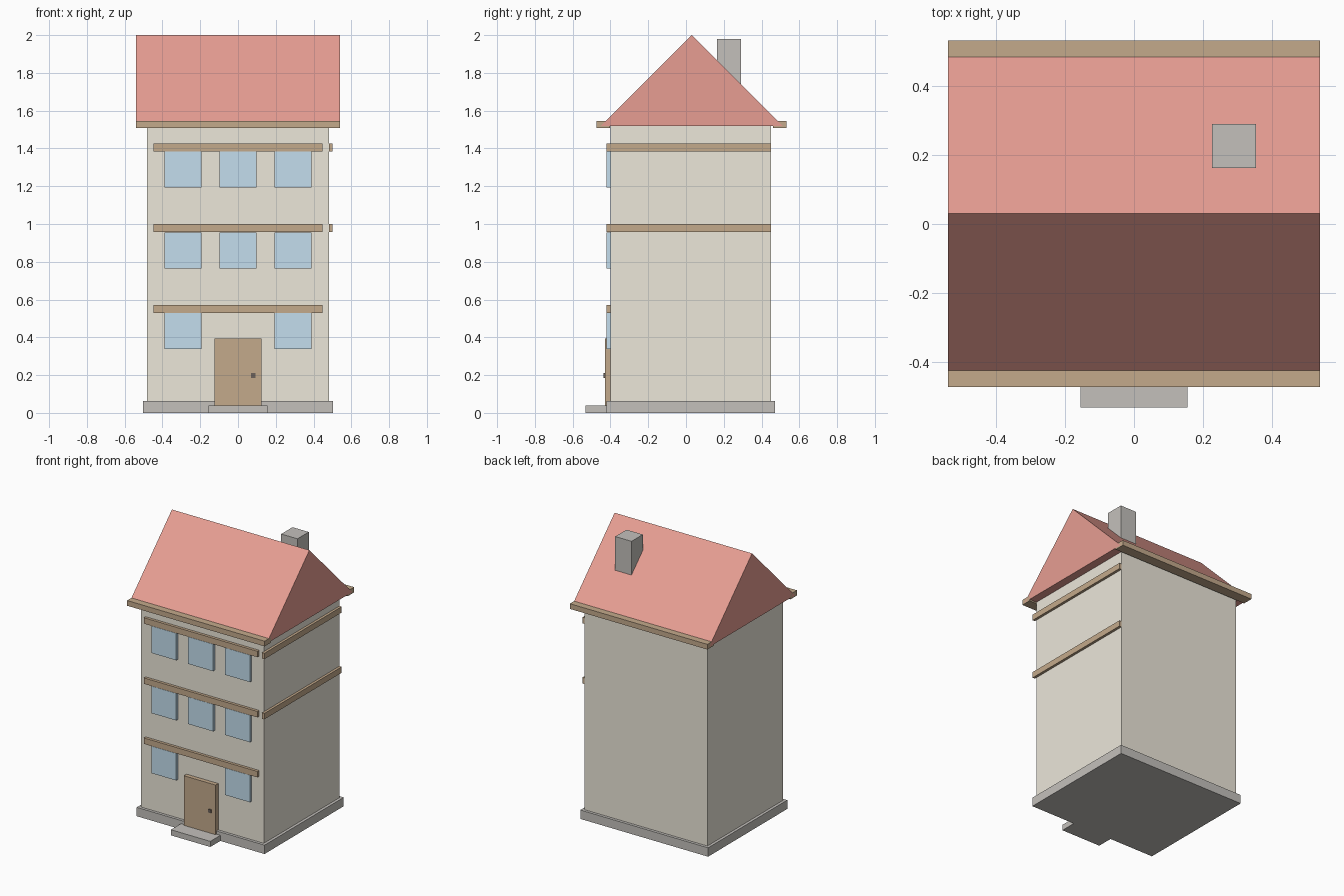
import bpy, bmesh

if "Cube" in bpy.data.objects:
    bpy.data.objects.remove(bpy.data.objects["Cube"])

def material(name, rgb):
    m = bpy.data.materials.new(name)
    m.diffuse_color = (*rgb, 1)
    m.use_nodes = True
    m.node_tree.nodes["Principled BSDF"].inputs["Base Color"].default_value = m.diffuse_color
    return m

WALL = material("plaster", (0.84, 0.80, 0.70))
WOOD = material("wood", (0.55, 0.40, 0.26))
RED = material("roof_tile", (0.80, 0.34, 0.29))
GLASS = material("glass", (0.55, 0.73, 0.85))
STONE = material("stone", (0.55, 0.53, 0.50))
DARK = material("dark_metal", (0.15, 0.12, 0.10))

def finish(name, bm, mat):
    bmesh.ops.recalc_face_normals(bm, faces=bm.faces)
    me = bpy.data.meshes.new(name)
    bm.to_mesh(me)
    bm.free()
    me.materials.append(mat)
    ob = bpy.data.objects.new(name, me)
    bpy.context.collection.objects.link(ob)
    return ob

def box(name, x, y, z, mat):
    """Box from (min, max) pairs on each axis."""
    bm = bmesh.new()
    bmesh.ops.create_cube(bm, size=1)
    for v in bm.verts:
        v.co = [r[0] if c < 0 else r[1] for c, r in zip(v.co, (x, y, z))]
    return finish(name, bm, mat)

FRONT = -0.40

# Body, plinth and doorstep
box("walls", (-0.483, 0.483), (FRONT, 0.45), (0.05, 1.53), WALL)
box("plinth", (-0.503, 0.503), (-0.42, 0.47), (0, 0.063), STONE)
box("doorstep", (-0.155, 0.155), (-0.533, FRONT), (0, 0.04), STONE)

# Door and knob
box("door", (-0.125, 0.125), (-0.43, FRONT), (0.04, 0.393), WOOD)
box("door_knob", (0.07, 0.092), (-0.437, -0.43), (0.186, 0.21), DARK)

# Storeys: windows under a timber band, side bands on the upper two
for floor, top in enumerate((0.53, 0.957, 1.385)):
    for x in (-0.29, 0, 0.29):
        if floor == 0 and x == 0:
            continue  # door is here
        box("window", (x - 0.098, x + 0.098), (-0.42, FRONT), (top - 0.193, top - 0.001), GLASS)
    box("front_band", (-0.447, 0.447), (-0.42, FRONT), (top, top + 0.042), WOOD)
    if floor:
        box("side_band", (0.483, 0.501), (-0.42, 0.45), (top, top + 0.042), WOOD)

# Gable roof: triangular profile extruded along x
bm = bmesh.new()
profile = [bm.verts.new((-0.541, y, z)) for y, z in ((-0.452, 1.518), (0.512, 1.518), (0.03, 2.0))]
face = bm.faces.new(profile)
new = bmesh.ops.extrude_face_region(bm, geom=[face])["geom"]
bmesh.ops.translate(bm, vec=(1.082, 0, 0), verts=[v for v in new if isinstance(v, bmesh.types.BMVert)])
finish("roof", bm, RED)

# Eaves boards
for name, y in (("front_eave", (-0.474, -0.402)), ("back_eave", (0.46, 0.533))):
    box(name, (-0.541, 0.541), y, (1.508, 1.545), WOOD)

# Chimney
box("chimney", (0.226, 0.354), (0.163, 0.29), (1.65, 1.98), STONE)
